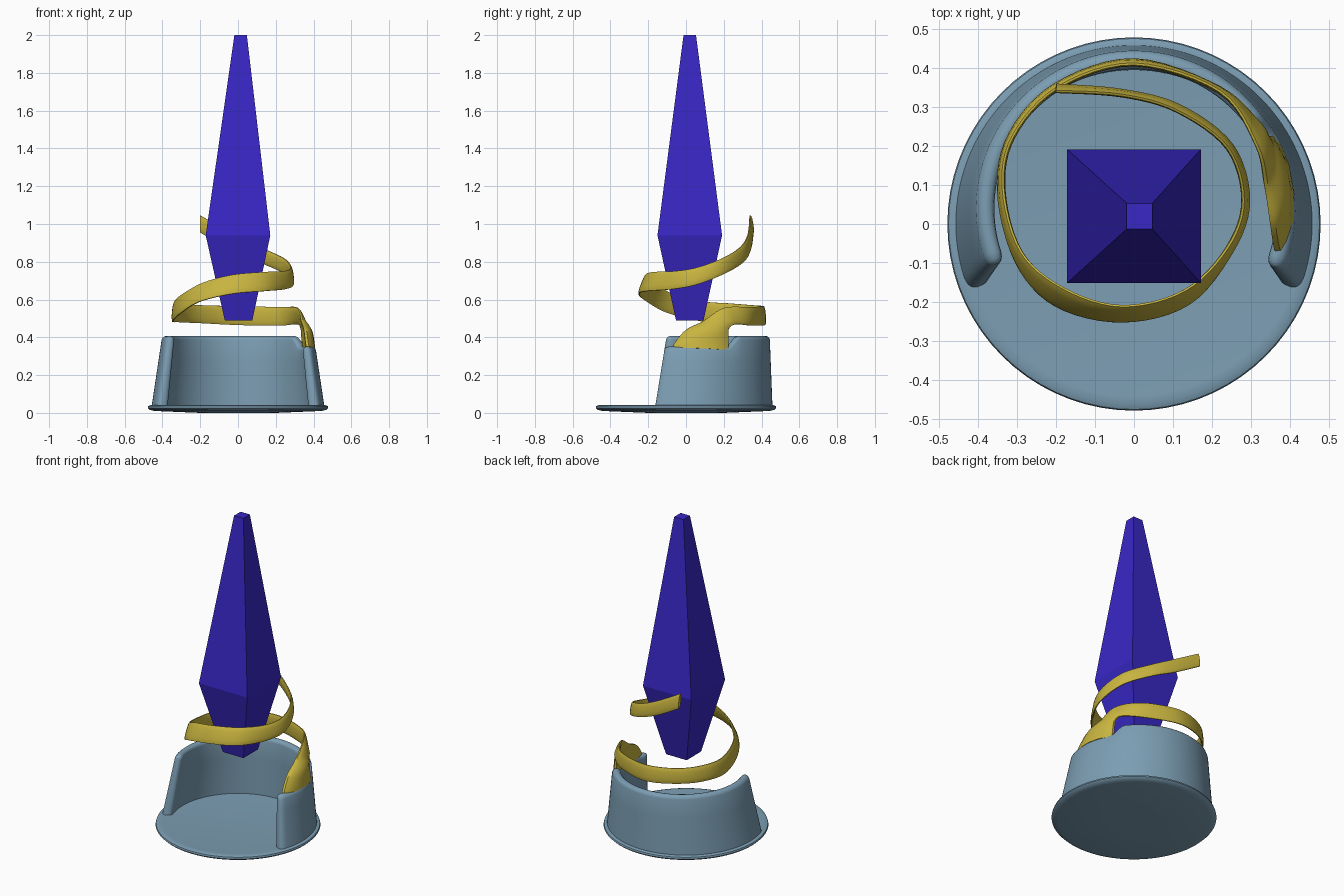
import bpy, bmesh, math
from mathutils import Vector

if "Cube" in bpy.data.objects:
    bpy.data.objects.remove(bpy.data.objects["Cube"])


def make(name, rings, mat, closed=False, smooth=True):
    """Skin a list of equal-length point rings, capping the ends."""
    bm = bmesh.new()
    vr = [[bm.verts.new(p) for p in r] for r in rings]
    n = len(vr[0])
    for a, b in zip(vr, vr[1:]):
        for i in range(n):
            j = (i + 1) % n
            bm.faces.new((a[i], a[j], b[j], b[i]))
    bm.faces.new(vr[0])
    bm.faces.new(vr[-1])
    bmesh.ops.recalc_face_normals(bm, faces=bm.faces)
    me = bpy.data.meshes.new(name)
    bm.to_mesh(me)
    bm.free()
    ob = bpy.data.objects.new(name, me)
    bpy.context.collection.objects.link(ob)
    me.materials.append(mat)
    if smooth:
        bpy.ops.object.select_all(action='DESELECT')
        ob.select_set(True)
        bpy.context.view_layer.objects.active = ob
        bpy.ops.object.shade_smooth_by_angle(angle=math.radians(40))
    return ob


def material(name, rgb):
    m = bpy.data.materials.new(name)
    m.diffuse_color = (*rgb, 1)
    m.use_nodes = True
    m.node_tree.nodes["Principled BSDF"].inputs["Base Color"].default_value = m.diffuse_color
    return m


def step(a, b, x):
    t = max(0.0, min(1.0, (x - a) / (b - a)))
    return t * t * (3 - 2 * t)


steel = material("steel_blue", (0.20, 0.34, 0.45))
gold = material("gold", (0.58, 0.46, 0.05))
violet = material("violet", (0.04, 0.02, 0.56))

# Base disc with rounded rim
disc = [(0.2, 0.0), (0.44, 0.01), (0.468, 0.016), (0.478, 0.026),
        (0.475, 0.036), (0.46, 0.042), (0.44, 0.04)]
make("base_disc", [[(r * math.cos(k * math.tau / 72), r * math.sin(k * math.tau / 72), z)
                    for k in range(72)] for r, z in disc], steel)

# Curved wall, open at the front, lower on the right, leaning inwards
# Section: side (-1 inner, 1 outer), drop below the top edge
arc = [(math.cos(math.pi * k / 6), math.sin(math.pi * k / 6)) for k in range(7)]
walls = []
A0, A1, N = -22, 202, 112
angles = [A0, A0 + 0.4, A0 + 1] + [A0 + 2 * k for k in range(1, N)] + [A1 - 1, A1 - 0.4, A1]
for deg in angles:
    a = math.radians(deg)
    edge = min(deg - A0, A1 - deg)
    e = min(1, edge / 4)
    fat = 0.25 + 0.75 * math.sqrt(1 - (1 - e) ** 2)
    top = 0.352 + 0.056 * step(27, 38, deg) - 0.02 * (1 - fat)

    def pt(side, z):
        f = (z - 0.03) / 0.38
        mid = 0.426 - 0.048 * f
        half = (0.032 - 0.009 * f) * fat
        r = mid + side * half
        return (r * math.cos(a), r * math.sin(a) + 0.042 * f, z)

    cap = 0.022
    sec = [pt(1, 0.03), pt(1, 0.15), pt(1, 0.27)]
    sec += [pt(c, top - cap + cap * s) for c, s in arc]
    sec += [pt(-1, 0.27), pt(-1, 0.15), pt(-1, 0.03)]
    walls.append(sec)
make("curved_wall", walls, steel)

# Floating spire: four-sided, flat faces
spire = [(0.003, 0.02, 0.49, 0.073), (0, 0.02, 0.94, 0.171), (0.014, 0.02, 2.0, 0.033)]
make("spire", [[(x + sx * h, y + sy * h, z) for sx, sy in
                ((-1, -1), (1, -1), (1, 1), (-1, 1))] for x, y, z, h in spire],
     violet, smooth=False)

# Spiral ribbon: lower and upper edge at each station
rails = [
    (.35, .225, .33, .37, -.07, .34), (.345, .225, .37, .365, -.06, .37),
    (.34, .225, .42, .355, .0, .44), (.335, .23, .45, .34, .09, .485),
    (.315, .265, .47, .315, .20, .555), (.22, .345, .462, .22, .34, .56),
    (0, .418, .465, 0, .41, .565), (-.2, .355, .475, -.195, .35, .57),
    (-.315, .23, .48, -.31, .225, .58), (-.345, .08, .485, -.335, .09, .59),
    (-.3, -.1, .53, -.29, -.07, .63), (-.2, -.21, .59, -.18, -.165, .69),
    (-.03, -.25, .63, -.03, -.21, .73), (.14, -.205, .645, .13, -.17, .745),
    (.25, -.07, .655, .24, -.06, .75), (.292, .06, .68, .28, .06, .77),
    (.25, .2, .735, .24, .195, .82), (.12, .3, .795, .11, .29, .88),
    (-.03, .34, .86, -.03, .33, .95), (-.2, .355, .955, -.2, .34, 1.045)]


def spline(u):
    """Catmull-Rom through the rail stations."""
    i = min(int(u), len(rails) - 2)
    t = u - i
    p = [rails[max(0, min(len(rails) - 1, i + k))] for k in (-1, 0, 1, 2)]
    v = [0.5 * (2 * b + (c - a) * t + (2 * a - 5 * b + 4 * c - d) * t * t
                + (3 * b - a - 3 * c + d) * t ** 3) for a, b, c, d in zip(*p)]
    return Vector(v[:3]), Vector(v[3:])


SUB = 6
count = (len(rails) - 1) * SUB
stations = [spline(k / SUB) for k in range(count + 1)]
mids = [(lo + hi) / 2 for lo, hi in stations]
ribbon = []
for k, (lo, hi) in enumerate(stations):
    u = k / SUB
    tan = mids[min(k + 1, count)] - mids[max(k - 1, 0)]
    n = tan.cross(hi - lo).normalized()
    half = 0.009 + 0.015 * (1 - step(1, 5, u))
    bulge = 0.026 * (1 - step(1.5, 4.5, u))
    sec = []
    for side in (1, -1):
        for q in (0, .08, .25, .5, .75, .92, 1):
            s = q if side == 1 else 1 - q
            w = half * (1 - 0.7 * abs(2 * s - 1) ** 4)
            sec.append(lo.lerp(hi, s) + n * (side * w + bulge * 4 * s * (1 - s)))
    ribbon.append(sec)
make("spiral_ribbon", ribbon, gold)
